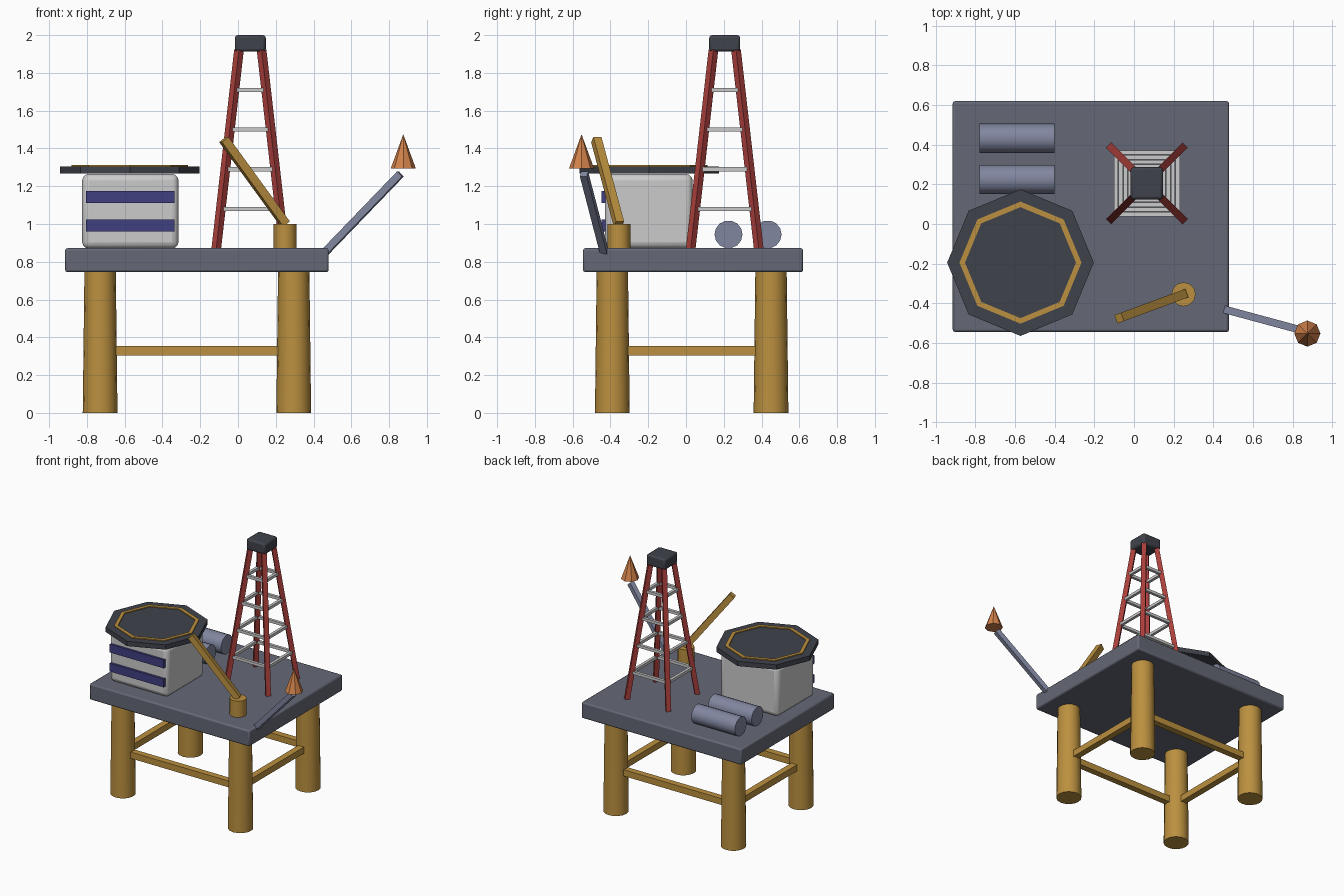
import bpy, bmesh, math
from mathutils import Vector

if "Cube" in bpy.data.objects:
    bpy.data.objects.remove(bpy.data.objects["Cube"])


def material(name, rgb):
    m = bpy.data.materials.new(name)
    m.diffuse_color = (*rgb, 1)
    m.use_nodes = True
    m.node_tree.nodes["Principled BSDF"].inputs["Base Color"].default_value = m.diffuse_color
    return m


STEEL = material("steel", (0.13, 0.14, 0.18))
TANK = material("tank_grey", (0.22, 0.24, 0.35))
YELLOW = material("yellow", (0.50, 0.28, 0.05))
RED = material("red", (0.40, 0.05, 0.045))
DARK = material("dark", (0.05, 0.055, 0.07))
BLUE = material("blue", (0.05, 0.05, 0.22))
ORANGE = material("orange", (0.65, 0.22, 0.07))


def finish(name, mat, smooth=False):
    ob = bpy.context.object
    ob.name = name
    if mat:
        ob.data.materials.append(mat)
    if smooth:
        bpy.ops.object.shade_smooth_by_angle(angle=math.radians(35))
    return ob


def box(name, lo, hi, mat=None, bevel=0, segments=2):
    lo, hi = Vector(lo), Vector(hi)
    bpy.ops.mesh.primitive_cube_add(size=1, location=(lo + hi) / 2)
    ob = bpy.context.object
    ob.scale = hi - lo
    bpy.ops.object.transform_apply(location=False, rotation=False, scale=True)
    if bevel:
        b = ob.modifiers.new("bevel", "BEVEL")
        b.width, b.segments = bevel, segments
    return finish(name, mat, bool(bevel))


def beam(name, a, b, width, mat=None):
    a, b = Vector(a), Vector(b)
    d = b - a
    bpy.ops.mesh.primitive_cube_add(size=1, location=(a + b) / 2)
    ob = bpy.context.object
    ob.scale = (width, width, d.length)
    ob.rotation_euler = d.to_track_quat('Z', 'Y').to_euler()
    return finish(name, mat)


def cone(name, centre, r1, r2, depth, sides, mat, rot=(0, 0, 0), smooth=True):
    bpy.ops.mesh.primitive_cone_add(vertices=sides, radius1=r1, radius2=r2, depth=depth,
                                    location=centre, rotation=rot)
    return finish(name, mat, smooth)


# main deck
box("main_deck", (-0.915, -0.545, 0.745), (0.48, 0.62, 0.872), STEEL, 0.012)

# platform legs and the bracing between them
LX, LY = (-0.73, 0.295), (-0.39, 0.45)
for x in LX:
    for y in LY:
        cone("platform_leg", (x, y, 0.375), 0.092, 0.083, 0.75, 16, YELLOW)
for y in LY:
    beam("leg_brace", (LX[0], y, 0.33), (LX[1], y, 0.33), 0.05, YELLOW)
for x in LX:
    beam("leg_brace", (x, LY[0], 0.33), (x, LY[1], 0.33), 0.05, YELLOW)

# living quarters with two window bands on the front
box("living_quarters", (-0.825, -0.43, 0.87), (-0.315, 0.035, 1.265), None, 0.035, 3)
for z in (0.96, 1.11):
    box("window_band", (-0.805, -0.448, z), (-0.335, -0.42, z + 0.065), BLUE)

# landing pad with its painted ring
PAD = Vector((-0.573, -0.195, 1.286))
cone("landing_pad", PAD, 0.37, 0.37, 0.038, 8, DARK, smooth=False)
bm = bmesh.new()
loops = []
for r, z in ((0.308, 1.30), (0.308, 1.312), (0.28, 1.312), (0.28, 1.30)):
    loops.append([bm.verts.new((PAD.x + r * math.cos(i * math.pi / 4),
                                PAD.y + r * math.sin(i * math.pi / 4), z)) for i in range(8)])
for k in range(4):
    a, b = loops[k], loops[(k + 1) % 4]
    for i in range(8):
        j = (i + 1) % 8
        bm.faces.new((a[i], a[j], b[j], b[i]))
bmesh.ops.recalc_face_normals(bm, faces=bm.faces)
me = bpy.data.meshes.new("pad_ring")
bm.to_mesh(me)
bm.free()
me.materials.append(YELLOW)
bpy.context.collection.objects.link(bpy.data.objects.new("pad_ring", me))

# drilling derrick: four leaning legs, square frames and a crown block
CX, CY = 0.065, 0.205
CORNERS = ((-1, -1), (1, -1), (1, 1), (-1, 1))


def derrick_point(corner, t):
    o = 0.18 - 0.12 * t
    return Vector((CX + corner[0] * o, CY + corner[1] * o, 0.87 + 1.05 * t))


for i, c in enumerate(CORNERS):
    beam("derrick_leg", derrick_point(c, 0), derrick_point(c, 1), 0.036, RED)
    for t in (0.2, 0.4, 0.6, 0.8):
        beam("derrick_rung", derrick_point(c, t), derrick_point(CORNERS[(i + 1) % 4], t), 0.022)
box("crown_block", (CX - 0.082, CY - 0.082, 1.912), (CX + 0.082, CY + 0.082, 2.0), DARK, 0.015)

# deck crane
cone("crane_post", (0.25, -0.355, 0.935), 0.061, 0.061, 0.13, 12, YELLOW)
beam("crane_boom", (0.25, -0.355, 1.0), (-0.075, -0.475, 1.447), 0.045, YELLOW)

# flare boom and flame
beam("flare_boom", (0.46, -0.432, 0.85), (0.86, -0.54, 1.265), 0.038, TANK)
cone("flare_flame", (0.875, -0.553, 1.385), 0.066, 0, 0.18, 8, ORANGE, smooth=False)

# storage tanks lying on the deck
for y in (0.225, 0.432):
    cone("storage_tank", (-0.59, y, 0.945), 0.074, 0.074, 0.38, 14, TANK, (0, math.pi / 2, 0))
